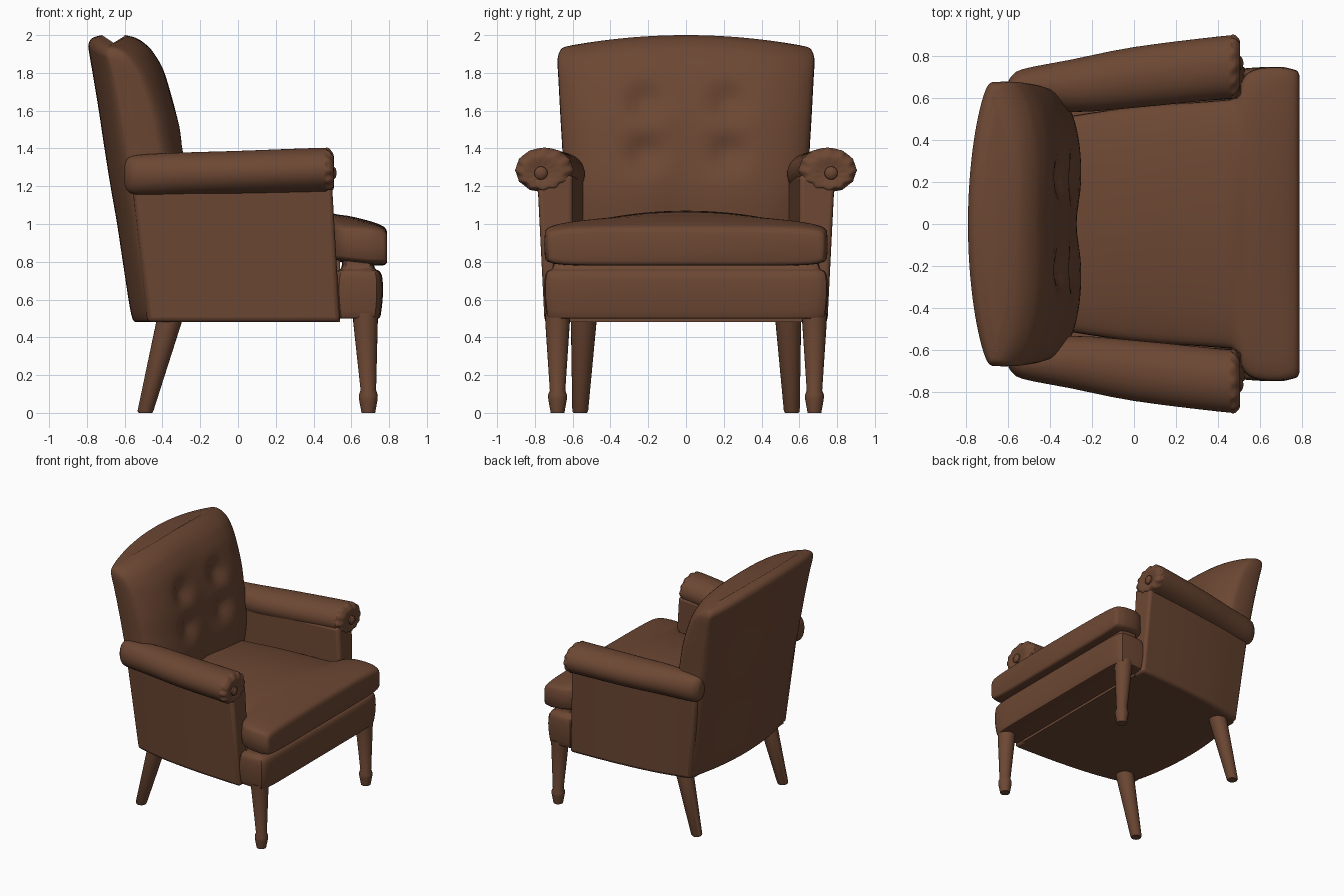
import bpy, bmesh, math

if "Cube" in bpy.data.objects:
    bpy.data.objects.remove(bpy.data.objects["Cube"])

leather = bpy.data.materials.new("brown leather")
leather.diffuse_color = (0.15, 0.063, 0.033, 1)
leather.use_nodes = True
leather.node_tree.nodes["Principled BSDF"].inputs["Base Color"].default_value = leather.diffuse_color


def ring(p, n):
    """Closed unit outline (a, b): p=2 is a circle, larger p is a rounded box."""
    us = [math.sin(math.pi * (i / n - 0.5)) for i in range(n + 1)]
    h = lambda u: max(0, 1 - abs(u) ** p) ** (1 / p)
    return [(u, h(u)) for u in us] + [(u, -h(u)) for u in us[-2:0:-1]]


def smooth(rows, k):
    """Catmull-Rom refinement of a table of rows."""
    out = []
    for i in range(len(rows) - 1):
        a, b, c, d = (rows[max(0, i - 1)], rows[i], rows[i + 1], rows[min(len(rows) - 1, i + 2)])
        for j in range(k):
            t = j / k
            out.append([q + 0.5 * t * (r - p + t * (2 * p - 5 * q + 4 * r - s + t * (3 * (q - r) + s - p)))
                        for p, q, r, s in zip(a, b, c, d)])
    return out + [list(rows[-1])]


def loft(name, rings, mirror=False, bevel=0, angle=40):
    """Skin a list of equal-length rings and cap both ends."""
    bm = bmesh.new()
    vs = [[bm.verts.new(p) for p in r] for r in rings]
    n = len(vs[0])
    for r, s in zip(vs, vs[1:]):
        for i in range(n):
            bm.faces.new((r[i], r[(i + 1) % n], s[(i + 1) % n], s[i]))
    bm.faces.new(vs[0])
    bm.faces.new(vs[-1])
    bmesh.ops.recalc_face_normals(bm, faces=bm.faces)
    me = bpy.data.meshes.new(name)
    bm.to_mesh(me)
    bm.free()
    ob = bpy.data.objects.new(name, me)
    bpy.context.collection.objects.link(ob)
    me.materials.append(leather)
    bpy.ops.object.select_all(action='DESELECT')
    ob.select_set(True)
    bpy.context.view_layer.objects.active = ob
    bpy.ops.object.shade_smooth_by_angle(angle=math.radians(angle))
    if bevel:
        m = ob.modifiers.new("soft edges", 'BEVEL')
        m.width, m.segments, m.limit_method = bevel, 3, 'ANGLE'
    if mirror:
        ob.modifiers.new("other side", 'MIRROR').use_axis = (False, True, False)
    return ob


# Backrest: rows of z, back x, front x, half width; bowed, crowned and tufted
rows = [(0.48, -0.535, -0.40, 0.585), (0.52, -0.565, -0.36, 0.61), (0.8, -0.61, -0.30, 0.625),
        (1.0, -0.64, -0.26, 0.635), (1.2, -0.675, -0.25, 0.645), (1.42, -0.71, -0.285, 0.655),
        (1.6, -0.737, -0.32, 0.665), (1.8, -0.77, -0.385, 0.675), (1.9, -0.787, -0.44, 0.68),
        (1.95, -0.792, -0.485, 0.675), (1.985, -0.77, -0.54, 0.655), (2.0, -0.72, -0.60, 0.61)]
tufts = [(sy * 0.22, z) for sy in (-1, 1) for z in (1.38, 1.65)]
rings = []
for z, xb, xf, w in smooth(rows, 5):
    pts = []
    for u, h in ring(7, 40):
        back, front = xb + 0.08 * u * u, xf - 0.09 * u ** 4
        x = (back + front) / 2 + h * (front - back) / 2
        if h > 0:
            x -= sum(0.055 * math.exp(-((u * w - ty) ** 2 + (z - tz) ** 2) / 0.007) for ty, tz in tufts)
            x -= 0.03 * math.exp(-(u * w) ** 2 / 0.02) * min(1, max(0, 2 - z))
        pts.append((x, u * w, z - 0.055 * u * u * min(1, max(0, z - 1))))
    rings.append(pts)
loft("backrest", rings)

# Seat base between the side panels
loft("seat_base", [[(xb, -wb, z), (xb, wb, z), (0.54, 0.65, z), (0.54, -0.65, z)]
                   for z, xb, wb in ((0.48, -0.46, 0.56), (0.84, -0.46, 0.56))])

# Side panels: rows of bottom x, top x, inner y, outer bottom y, outer top y
rows = [(-0.48, -0.565, 0.53, 0.625, 0.67), (-0.2, -0.24, 0.55, 0.69, 0.72),
        (0.15, 0.13, 0.575, 0.73, 0.76), (0.54, 0.495, 0.60, 0.75, 0.79)]
loft("side_panel", [[(xb, yi, 0.48), (xb, yb, 0.48), (xt, yt, 1.26), (xt, yi, 1.26)]
                    for xb, xt, yi, yb, yt in smooth(rows, 3)], mirror=True, bevel=0.025)

# Rolled arms with pleated fronts: rows of x, centre y, centre z, radius y, radius z
rows = [(-0.60, 0.65, 1.26, 0.03, 0.05), (-0.585, 0.65, 1.26, 0.055, 0.085),
        (-0.53, 0.655, 1.26, 0.085, 0.105), (-0.3, 0.66, 1.265, 0.125, 0.113),
        (0, 0.70, 1.272, 0.145, 0.115), (0.40, 0.745, 1.285, 0.15, 0.117),
        (0.47, 0.75, 1.285, 0.148, 0.115), (0.495, 0.755, 1.28, 0.13, 0.10),
        (0.507, 0.76, 1.275, 0.10, 0.08), (0.497, 0.765, 1.27, 0.04, 0.035)]
rings = []
for x, yc, zc, ry, rz in smooth(rows, 3):
    pleat = 0.05 if x > 0.465 else 0
    rings.append([(x, yc + a * ry * s, zc + b * rz * s) for a, b in ring(2, 36)
                  for s in [1 + pleat * math.cos(12 * math.atan2(b, a))]])
loft("arm_roll", rings, mirror=True)

# Button in the centre of each arm front
loft("arm_button", [[(x, 0.768 + a * r, 1.27 + b * r) for a, b in ring(2, 10)]
                    for x, r in ((0.49, 0.036), (0.508, 0.034), (0.518, 0.022), (0.522, 0.008))], mirror=True)

# T-shaped cushion: rows of x, half width, bottom z, edge top z, crown height
rows = [(-0.40, 0.50, 0.80, 1.0, 0.05), (0, 0.56, 0.80, 1.0, 0.07), (0.40, 0.59, 0.80, 1.0, 0.065),
        (0.48, 0.61, 0.80, 1.0, 0.06), (0.53, 0.71, 0.80, 1.0, 0.05), (0.60, 0.745, 0.79, 1.0, 0.04),
        (0.70, 0.75, 0.78, 0.995, 0.02), (0.755, 0.74, 0.78, 0.985, 0.01),
        (0.78, 0.73, 0.785, 0.97, 0.008), (0.79, 0.71, 0.80, 0.95, 0.005)]
rings = []
for x, w, zb, zt, crown in smooth(rows, 4):
    rings.append([(x, u * w, (zb + zt) / 2 + h * (zt - zb) / 2 + (crown * (1 - u * u) if h > 0 else 0))
                  for u, h in ring(8, 32)])
loft("seat_cushion", rings)

# Front rail under the cushion: rows of z, half width, half depth
rows = [(0.50, 0.72, 0.105), (0.515, 0.738, 0.12), (0.62, 0.75, 0.132), (0.71, 0.748, 0.13),
        (0.75, 0.735, 0.115), (0.765, 0.71, 0.09), (0.82, 0.70, 0.08)]
loft("front_rail", [[(0.635 + b * d, a * w, z) for a, b in ring(9, 24)] for z, w, d in smooth(rows, 3)])


# Tapered legs: rows of x, y, z, radius
def leg(name, rows):
    loft(name, [[(x + a * r, y + b * r, z) for a, b in ring(2, 12)] for x, y, z, r in rows], mirror=True)


leg("front_leg", [(0.675, 0.68, 0.53, 0.066), (0.675, 0.68, 0.48, 0.065), (0.69, 0.68, 0.12, 0.041),
                  (0.69, 0.68, 0.095, 0.050), (0.69, 0.68, 0.07, 0.049), (0.69, 0.68, 0.0, 0.036)])
leg("rear_leg", [(-0.355, 0.54, 0.52, 0.07), (-0.49, 0.56, 0.01, 0.042), (-0.49, 0.56, 0.0, 0.036)])
